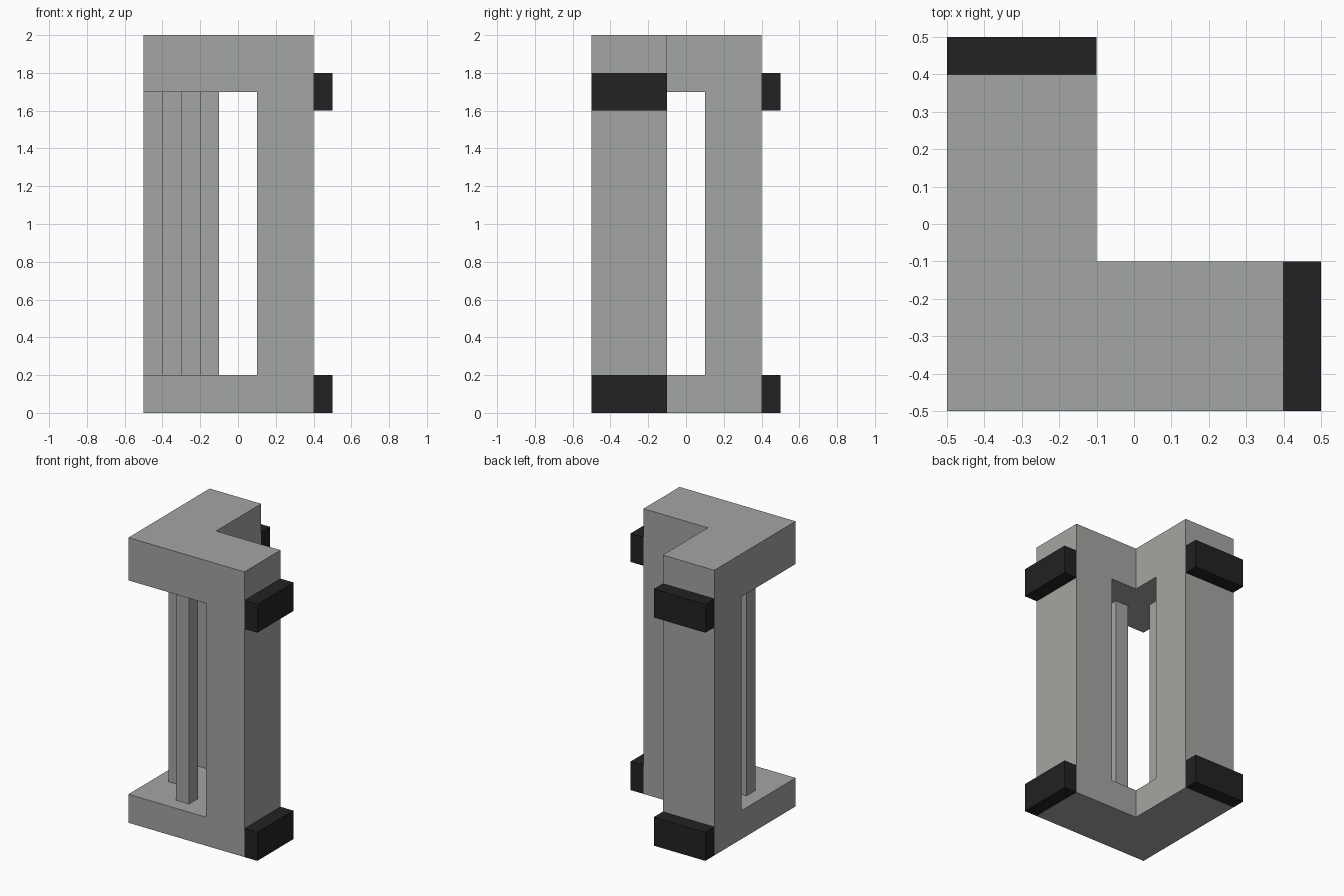
import bpy, bmesh

if "Cube" in bpy.data.objects:
    bpy.data.objects.remove(bpy.data.objects["Cube"])


def make_material(name, color):
    mat = bpy.data.materials.new(name)
    mat.diffuse_color = (*color, 1.0)
    mat.use_nodes = True
    mat.node_tree.nodes["Principled BSDF"].inputs["Base Color"].default_value = mat.diffuse_color
    return mat


gray = make_material("light gray", (0.37, 0.38, 0.36))
black = make_material("black", (0.016, 0.016, 0.016))


def prism(name, outline, z0, z1, mat):
    """Extrude a counter-clockwise xy outline from z0 to z1."""
    bm = bmesh.new()
    base = bm.faces.new([bm.verts.new((x, y, z0)) for x, y in outline])
    top = bmesh.ops.extrude_face_region(bm, geom=[base], use_keep_orig=True)["geom"]
    bmesh.ops.translate(bm, vec=(0, 0, z1 - z0),
                        verts=[v for v in top if isinstance(v, bmesh.types.BMVert)])
    bmesh.ops.recalc_face_normals(bm, faces=bm.faces)
    mesh = bpy.data.meshes.new(name)
    bm.to_mesh(mesh)
    bm.free()
    mesh.materials.append(mat)
    obj = bpy.data.objects.new(name, mesh)
    bpy.context.collection.objects.link(obj)
    return obj


def box(name, x0, x1, y0, y1, z0, z1, mat):
    return prism(name, [(x0, y0), (x1, y0), (x1, y1), (x0, y1)], z0, z1, mat)


# L-shaped corner frame with an open window around the outer corner
frame = prism("corner_frame",
              [(-0.5, -0.5), (0.4, -0.5), (0.4, -0.1),
               (-0.1, -0.1), (-0.1, 0.4), (-0.5, 0.4)], 0.0, 2.0, gray)
cutter = box("window_cutter", -0.7, 0.1, -0.7, 0.1, 0.2, 1.7, gray)
cutter.hide_render = True
cutter.hide_viewport = True
cut = frame.modifiers.new("window", "BOOLEAN")
cut.operation = "DIFFERENCE"
cut.solver = "EXACT"
cut.object = cutter

# Two slim bars standing in the window
box("bar_right", -0.2, -0.1, -0.4, -0.3, 0.2, 1.7, gray)
box("bar_back", -0.4, -0.3, -0.2, -0.1, 0.2, 1.7, gray)

# Black connector blocks on both wing ends
for level, z in (("lower", 0.0), ("upper", 1.6)):
    box(level + "_block_right", 0.4, 0.5, -0.5, -0.1, z, z + 0.2, black)
    box(level + "_block_back", -0.5, -0.1, 0.4, 0.5, z, z + 0.2, black)
